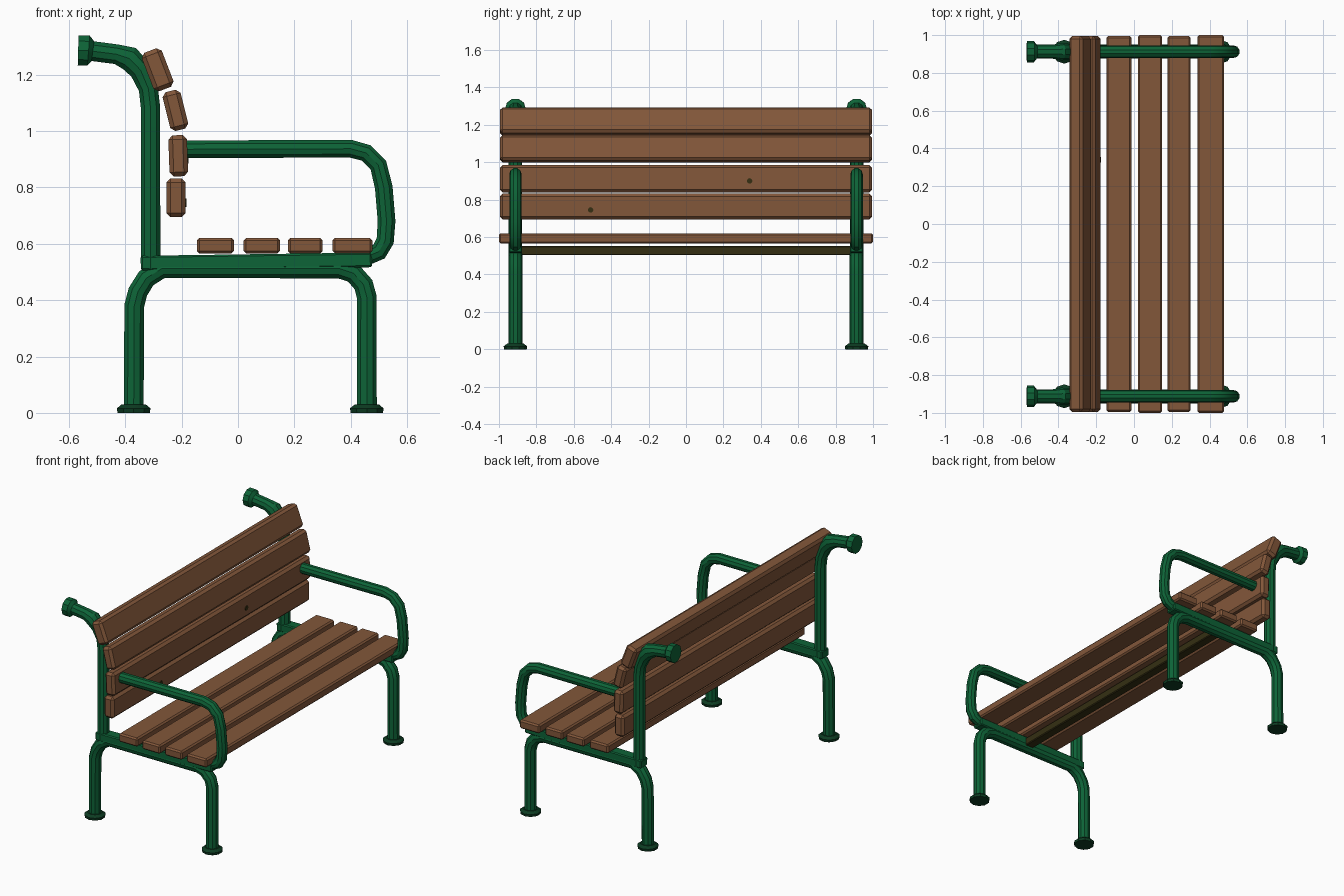
import bpy, bmesh, math
from mathutils import Matrix, Vector

if "Cube" in bpy.data.objects:
    bpy.data.objects.remove(bpy.data.objects["Cube"])


def material(name, col):
    m = bpy.data.materials.new(name)
    m.diffuse_color = (*col, 1)
    m.use_nodes = True
    m.node_tree.nodes["Principled BSDF"].inputs["Base Color"].default_value = m.diffuse_color
    return m


GREEN = material("green paint", (0.004, 0.125, 0.038))
DARK_GREEN = material("dark green paint", (0.004, 0.045, 0.016))
WOOD = material("brown wood", (0.225, 0.095, 0.042))
OLIVE = material("dark olive", (0.035, 0.028, 0.006))


def finish(name, bm, mat, smooth=False):
    bmesh.ops.recalc_face_normals(bm, faces=bm.faces)
    me = bpy.data.meshes.new(name)
    bm.to_mesh(me)
    bm.free()
    me.materials.append(mat)
    ob = bpy.data.objects.new(name, me)
    bpy.context.collection.objects.link(ob)
    if smooth:
        bpy.ops.object.select_all(action='DESELECT')
        ob.select_set(True)
        bpy.context.view_layer.objects.active = ob
        bpy.ops.object.shade_smooth_by_angle(angle=math.radians(30))
    return ob


def tube(name, path, y, radius=0.036, mat=GREEN, sides=10):
    """Sweep a round section along an x-z path; points may carry a radius."""
    bm = bmesh.new()
    pts = [Vector((p[0], 0, p[1])) for p in path]
    rings = []
    for i, p in enumerate(pts):
        a = (p - pts[i - 1]).normalized() if i else Vector()
        b = (pts[i + 1] - p).normalized() if i < len(pts) - 1 else Vector()
        t = (a + b).normalized()
        n = Vector((-t.z, 0, t.x))
        r = path[i][2] if len(path[i]) > 2 else radius
        ring = []
        for k in range(sides):
            ang = math.tau * (k + 0.5) / sides
            v = p + n * (r * math.cos(ang)) + Vector((0, y + r * math.sin(ang), 0))
            ring.append(bm.verts.new(v))
        rings.append(ring)
    for r0, r1 in zip(rings, rings[1:]):
        for k in range(sides):
            j = (k + 1) % sides
            bm.faces.new((r0[k], r0[j], r1[j], r1[k]))
    bm.faces.new(rings[0])
    bm.faces.new(rings[-1])
    return finish(name, bm, mat, True)


def box(name, centre, size, mat, tilt=0, bevel=0.0):
    bm = bmesh.new()
    bmesh.ops.create_cube(bm, size=1)
    bmesh.ops.scale(bm, vec=size, verts=bm.verts)
    if bevel:
        bmesh.ops.bevel(bm, geom=bm.edges[:], offset=bevel, segments=1,
                        affect='EDGES')
    bm.transform(Matrix.Translation(centre)
                 @ Matrix.Rotation(math.radians(-tilt), 4, 'Y'))
    return finish(name, bm, mat)


# Two tubular side frames
leg_path = [(-0.37, 0.01), (-0.368, 0.38), (-0.355, 0.43), (-0.325, 0.478),
            (-0.27, 0.512), (0.36, 0.512), (0.41, 0.495), (0.445, 0.455),
            (0.457, 0.41), (0.457, 0.01)]
post_path = [(-0.31, 0.51), (-0.31, 1.08), (-0.318, 1.15), (-0.345, 1.215, 0.042),
             (-0.385, 1.257, 0.046), (-0.43, 1.272, 0.037), (-0.515, 1.283, 0.037),
             (-0.53, 1.285, 0.056), (-0.567, 1.286, 0.056)]
arm_path = [(-0.20, 0.935), (0.40, 0.937), (0.455, 0.922), (0.498, 0.878),
            (0.517, 0.80), (0.527, 0.68), (0.522, 0.61), (0.50, 0.572),
            (0.45, 0.552)]
for side, y in (("near", -0.912), ("far", 0.912)):
    tube(side + "_legs", leg_path, y, 0.037)
    tube(side + "_back_post", post_path, y, 0.036)
    tube(side + "_armrest", arm_path, y, 0.033)
    box(side + "_seat_rail", (0.065, y, 0.537), (0.82, 0.07, 0.052), GREEN,
        tilt=0.8, bevel=0.006)
    for part, x in (("back", -0.37), ("front", 0.457)):
        tube(f"{side}_{part}_foot", [(x, 0.0, 0.06), (x, 0.016, 0.063),
                                     (x, 0.03, 0.045)], y, mat=DARK_GREEN)

# Seat slats
for i, (x0, x1) in enumerate([(-0.146, -0.014), (0.02, 0.149),
                              (0.177, 0.30), (0.335, 0.477)]):
    box(f"seat_slat_{i + 1}", ((x0 + x1) / 2, 0, 0.593),
        (x1 - x0, 1.99 + 0.01 * (i % 2), 0.055), WOOD, bevel=0.009)

# Backrest slats: x, z, thickness, height, lean in degrees
for i, (x, z, w, h, lean) in enumerate([(-0.22, 0.763, 0.068, 0.138, 0),
                                        (-0.212, 0.912, 0.066, 0.146, 2),
                                        (-0.222, 1.073, 0.066, 0.142, 14),
                                        (-0.285, 1.217, 0.076, 0.146, 21)]):
    box(f"back_slat_{i + 1}", (x, 0, z), (w, 1.99, h), WOOD, lean, 0.015)

# Brace under the seat
box("seat_brace", (0.09, 0, 0.528), (0.06, 1.78, 0.05), OLIVE, bevel=0.005)

# Wood knots on the backrest
for i, (x, y, z) in enumerate([(-0.178, 0.34, 0.90), (-0.185, -0.51, 0.745)]):
    bm = bmesh.new()
    bmesh.ops.create_cone(bm, cap_ends=True, segments=8, radius1=0.015,
                          radius2=0.015, depth=0.006)
    bm.transform(Matrix.Translation((x, y, z)) @ Matrix.Rotation(math.pi / 2, 4, 'Y'))
    finish(f"wood_knot_{i + 1}", bm, OLIVE)
